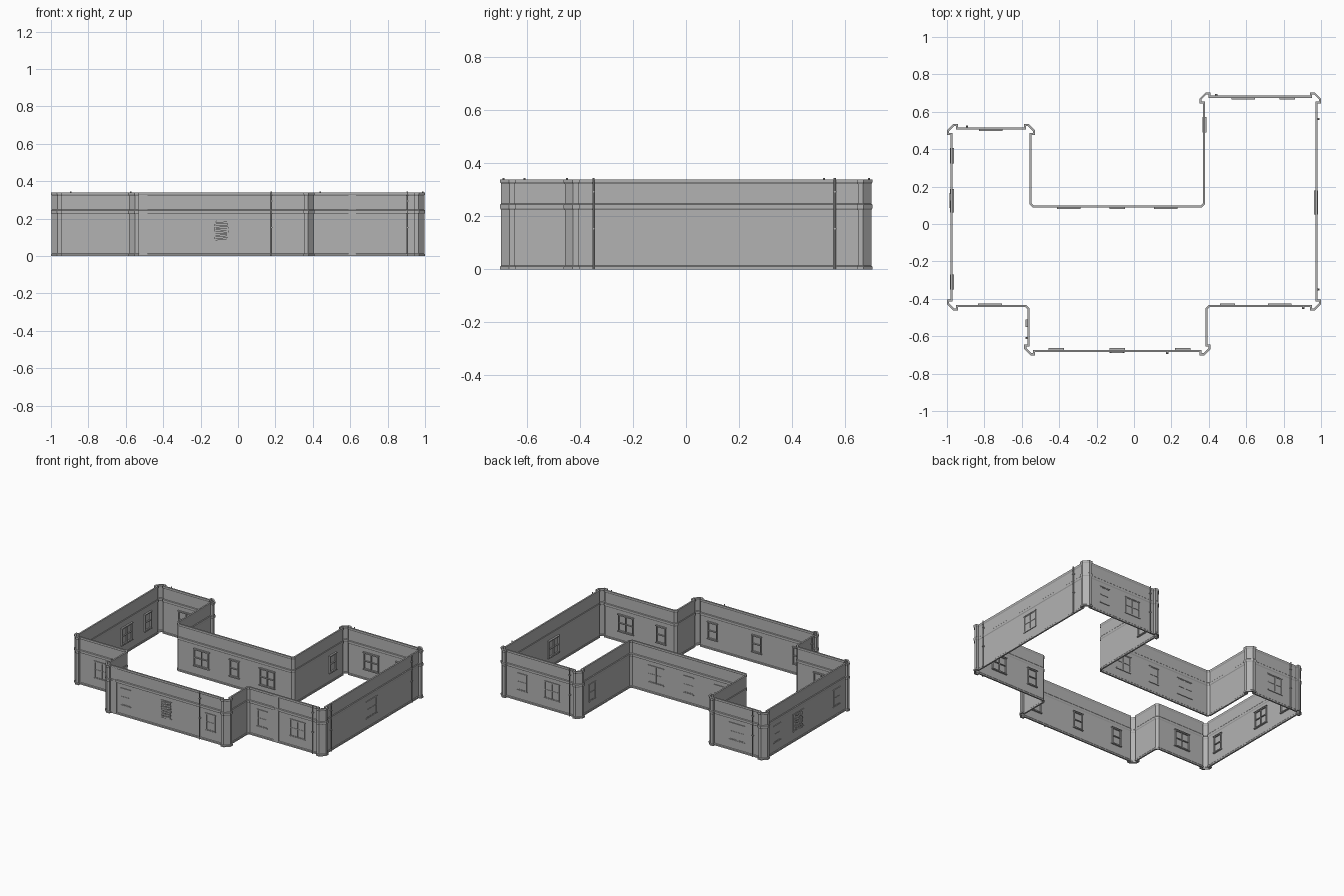
import bpy, bmesh, math, random
from mathutils import Vector, Matrix

if "Cube" in bpy.data.objects:
    bpy.data.objects.remove(bpy.data.objects["Cube"], do_unlink=True)
random.seed(4)

grey = bpy.data.materials.new("plain_grey")
grey.use_nodes = True
grey.diffuse_color = (0.45, 0.45, 0.45, 1)
grey.node_tree.nodes["Principled BSDF"].inputs["Base Color"].default_value = (0.45, 0.45, 0.45, 1)


def finish(bm, name):
    bmesh.ops.recalc_face_normals(bm, faces=bm.faces)
    mesh = bpy.data.meshes.new(name)
    bm.to_mesh(mesh)
    bm.free()
    mesh.materials.append(grey)
    obj = bpy.data.objects.new(name, mesh)
    bpy.context.collection.objects.link(obj)
    return obj


def add_box(bm, frame, lo, hi, tilt=0):
    """Box in wall space: x along the wall, -y outward, z up."""
    mid = [(a + b) / 2 for a, b in zip(lo, hi)]
    size = [b - a for a, b in zip(lo, hi)]
    m = frame @ Matrix.Translation(mid) @ Matrix.Rotation(tilt, 4, 'Y') @ Matrix.Diagonal((*size, 1))
    bmesh.ops.create_cube(bm, size=1, matrix=m)


def wall_frame(x, y, turn):
    return Matrix.Translation((x, y, 0)) @ Matrix.Rotation(math.radians(turn), 4, 'Z')


# Wall outline, counter-clockwise from the front left corner
corners = [Vector(p) for p in [
    (-.565, -.68), (.388, -.68), (.388, -.44), (.978, -.44),
    (.978, .682), (.372, .682), (.372, .095), (-.552, .095),
    (-.552, .512), (-.978, .512), (-.978, -.44), (-.565, -.44)]]


def outward(d):
    return Vector((d.y, -d.x))


# Outer corners swell into chamfered pillars, inner corners get a small chamfer
path = []
for i, c in enumerate(corners):
    d1 = (c - corners[i - 1]).normalized()
    d2 = (corners[(i + 1) % len(corners)] - c).normalized()
    n1, n2 = outward(d1), outward(d2)
    if d1.cross(d2) > 0:
        out, side, front = .018, .033, .013
        path += [c - d1 * side, c - d1 * side + n1 * out, c - d1 * front + n1 * out,
                 c + d2 * front + n2 * out, c + d2 * side + n2 * out, c + d2 * side]
    else:
        path += [c - d1 * .014, c + d2 * .014]


def sweep(name, profile):
    """Sweep a closed (outward offset, height) profile round the outline with mitres."""
    bm = bmesh.new()
    rings = []
    for i, p in enumerate(path):
        n1 = outward((p - path[i - 1]).normalized())
        n2 = outward((path[(i + 1) % len(path)] - p).normalized())
        mitre = (n1 + n2) / (1 + n1.dot(n2))
        rings.append([bm.verts.new((*(p + mitre * o), z)) for o, z in profile])
    for i, ring in enumerate(rings):
        nxt = rings[(i + 1) % len(rings)]
        for j in range(len(ring)):
            k = (j + 1) % len(ring)
            bm.faces.new((ring[j], nxt[j], nxt[k], ring[k]))
    return finish(bm, name)


# Thin wall with plinth, string course and coping
sweep("outer_walls", [
    (.004, 0), (.004, .010), (0, .014), (0, .224), (.004, .230), (.004, .244),
    (0, .248), (0, .322), (.004, .329), (.004, .34), (-.007, .34), (-.007, .329),
    (-.004, .322), (-.004, .248), (-.007, .244), (-.007, .230), (-.004, .224),
    (-.004, .014), (-.007, .010), (-.007, 0)])


# Windows: centre on the wall, turn, and whether wide
def window(name, x, y, turn, wide):
    bm = bmesh.new()
    f = wall_frame(x, y, turn)
    half = .058 if wide else .036
    low, high, bar = .078, .194, .005
    for s in (-1, 1):
        a, b = sorted((s * half, s * (half - bar)))
        add_box(bm, f, (a, -.002, low), (b, .014, high))
    for z in (low, (low + high) / 2 - bar / 2, high - bar):
        add_box(bm, f, (-half, -.0025, z), (half, .013, z + bar))
    if wide:
        add_box(bm, f, (-bar / 2, -.003, low), (bar / 2, .012, high))
    # sill and head
    for z in (low - .005, high):
        add_box(bm, f, (-half - .005, -.005, z), (half + .005, .016, z + .005))
    finish(bm, name)


def boards(name, x, y, turn):
    bm = bmesh.new()
    f = wall_frame(x, y, turn)
    for i in range(7):
        z = .083 + i * .017
        w = .036 + random.uniform(-.004, .004)
        add_box(bm, f, (-w, -.009, z - .006), (w, -.002, z + .006), random.uniform(-.14, .14))
    finish(bm, name)


windows = [
    ("front_wing", -.77, -.44, 0, True), ("front_left", -.415, -.68, 0, False),
    ("front_middle", -.09, -.68, 0, False), ("front_right", .26, -.68, 0, False),
    ("porch_narrow", .50, -.44, 0, False), ("porch_wide", .78, -.44, 0, True),
    ("side_wide", .978, .115, 90, True),
    ("back_wide", .585, .682, 180, True), ("back_narrow", .82, .682, 180, False),
    ("back_wing", -.765, .512, 180, True),
    ("court_a", -.35, .095, 180, True), ("court_b", -.09, .095, 180, False),
    ("court_c", .17, .095, 180, True), ("court_side", .372, .53, 270, False),
    ("far_side_a", -.978, .365, 270, False), ("far_side_b", -.978, .125, 270, True),
    ("far_side_c", -.978, -.31, 270, False)]
for label, *spec in windows:
    window(label + "_window", *spec)
boards("front_window_boards", -.09, -.68, 0)
boards("side_window_boards", -.978, .125, 270)

# Flat pilaster strips on the front walls
for label, x, y, half in (("front", -.508, -.68, .025), ("porch", .612, -.44, .02)):
    bm = bmesh.new()
    f = wall_frame(x, y, 0)
    add_box(bm, f, (-half, -.005, 0), (half, 0, .235))
    add_box(bm, f, (-half, -.003, .235), (half, 0, .33))
    finish(bm, label + "_pilaster")

# Drainpipes with wall brackets
pipes = [(.178, -.68, 0, 0), (.905, -.44, 0, 0), (.978, -.35, 90, 0), (.978, .562, 90, 0),
         (.44, .682, 180, 0), (-.893, .512, 180, 0), (-.565, -.61, 270, .13)]
for i, (x, y, turn, low) in enumerate(pipes):
    bm = bmesh.new()
    f = wall_frame(x, y, turn)
    high = .345
    bmesh.ops.create_cone(bm, cap_ends=True, segments=8, radius1=.004, radius2=.004, depth=high - low,
                          matrix=f @ Matrix.Translation((0, -.009, (high + low) / 2)))
    for z in (.15, .29):
        add_box(bm, f, (-.006, -.014, z), (.006, 0, z + .006))
    finish(bm, f"drainpipe_{i + 1}")

# Meter box on the side of the projecting front bay
bm = bmesh.new()
f = wall_frame(-.565, -.53, 270)
add_box(bm, f, (-.02, -.014, .13), (.02, 0, .19))
finish(bm, "meter_box")
